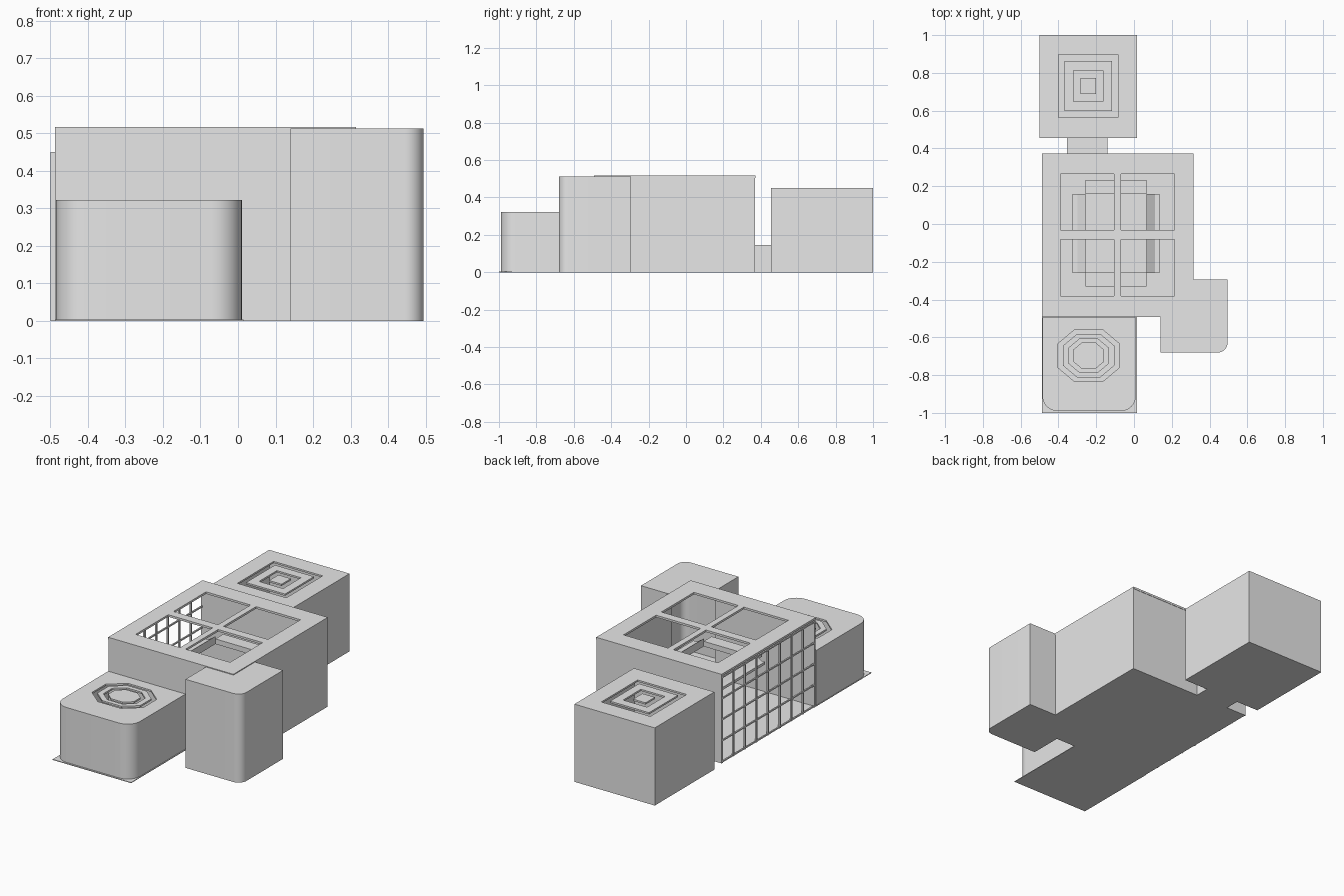
import bpy
import bmesh
from math import cos, sin, pi, radians
from mathutils import Vector

if "Cube" in bpy.data.objects:
    bpy.data.objects.remove(bpy.data.objects["Cube"], do_unlink=True)

grey = bpy.data.materials.new("plain grey")
grey.use_nodes = True
grey.diffuse_color = (0.8, 0.8, 0.8, 1)
grey.node_tree.nodes["Principled BSDF"].inputs["Base Color"].default_value = (0.8, 0.8, 0.8, 1)

T = 0.01  # wall thickness


def finish(obj):
    """Bake curves and modifiers to a welded mesh with sharp edges kept."""
    bpy.context.scene.collection.objects.link(obj)
    bpy.context.view_layer.update()
    dg = bpy.context.evaluated_depsgraph_get()
    mesh = bpy.data.meshes.new_from_object(obj.evaluated_get(dg))
    name = obj.name
    bpy.data.objects.remove(obj, do_unlink=True)
    bm = bmesh.new()
    bm.from_mesh(mesh)
    bmesh.ops.remove_doubles(bm, verts=bm.verts, dist=1e-5)
    bmesh.ops.recalc_face_normals(bm, faces=bm.faces)
    bm.to_mesh(mesh)
    bm.free()
    mesh.materials.clear()
    mesh.materials.append(grey)
    new = bpy.data.objects.new(name, mesh)
    bpy.context.scene.collection.objects.link(new)
    bpy.ops.object.select_all(action="DESELECT")
    new.select_set(True)
    bpy.context.view_layer.objects.active = new
    bpy.ops.object.shade_smooth_by_angle(angle=radians(30))
    return new


def rect(x0, x1, y0, y1):
    return [(x0, y0), (x1, y0), (x1, y1), (x0, y1)]


def centred(cx, cy, hx, hy):
    return rect(cx - hx, cx + hx, cy - hy, cy + hy)


def octagon(cx, cy, hx, hy, cut=0.45):
    pts = []
    for sx, sy in ((1, 1), (-1, 1), (-1, -1), (1, -1)):
        pair = [(cx + sx * hx, cy + sy * hy * cut), (cx + sx * hx * cut, cy + sy * hy)]
        pts += pair if sx * sy > 0 else pair[::-1]
    return pts


def arc(cx, cy, r, a0, steps=10):
    """Quarter turn, counter-clockwise from a0 degrees."""
    return [(cx + r * cos(radians(a0) + pi / 2 * i / steps),
             cy + r * sin(radians(a0) + pi / 2 * i / steps)) for i in range(steps + 1)]


def slab(name, outlines, z0, z1):
    """Flat plate; nested outlines alternate between solid and hole."""
    cu = bpy.data.curves.new(name, "CURVE")
    cu.dimensions = "2D"
    cu.fill_mode = "BOTH"
    cu.extrude = (z1 - z0) / 2
    for pts in outlines:
        sp = cu.splines.new("POLY")
        sp.points.add(len(pts) - 1)
        for p, (x, y) in zip(sp.points, pts):
            p.co = (x, y, 0, 1)
        sp.use_cyclic_u = True
    obj = bpy.data.objects.new(name + "_curve", cu)
    obj.location.z = (z0 + z1) / 2
    new = finish(obj)
    new.name = name
    new.location.z = (z0 + z1) / 2
    return new


def wall(name, path, z0, z1, closed=True):
    """Upright wall along a counter-clockwise path, thickened inward."""
    bm = bmesh.new()
    low = [bm.verts.new((x, y, z0)) for x, y in path]
    high = [bm.verts.new((x, y, z1)) for x, y in path]
    n = len(path)
    for i in range(n if closed else n - 1):
        j = (i + 1) % n
        bm.faces.new((low[i], low[j], high[j], high[i]))
    mesh = bpy.data.meshes.new(name)
    bm.to_mesh(mesh)
    bm.free()
    obj = bpy.data.objects.new(name + "_sheet", mesh)
    mod = obj.modifiers.new("thickness", "SOLIDIFY")
    mod.thickness = T
    mod.offset = -1
    mod.use_even_offset = True
    new = finish(obj)
    new.name = name
    return new


def side_beam(name, sign):
    """Beam with a flat outer ledge and a slope rising to the centre."""
    cx = -0.095
    prof = [(0.23, 0.29), (0.23, 0.305), (0.205, 0.305), (0.162, 0.335), (0.162, 0.29)]
    bm = bmesh.new()
    f = bm.faces.new([bm.verts.new((cx + sign * x, -0.26, z)) for x, z in prof])
    ext = bmesh.ops.extrude_face_region(bm, geom=[f])
    bmesh.ops.translate(bm, vec=Vector((0, 0.42, 0)),
                        verts=[v for v in ext["geom"] if isinstance(v, bmesh.types.BMVert)])
    mesh = bpy.data.meshes.new(name)
    bm.to_mesh(mesh)
    bm.free()
    new = finish(bpy.data.objects.new(name + "_raw", mesh))
    new.name = name


# Main hall, open on its right side, joined to the rounded side room
side_corner = arc(0.445, -0.63, 0.05, 270)
hall = [(-0.485, -0.49), (0.14, -0.49), (0.14, -0.68)] + side_corner + [
    (0.495, -0.295), (0.315, -0.295), (0.315, 0.37), (-0.485, 0.37)]
wall("hall_walls", hall, 0, 0.505, closed=False)
slab("hall_floor", [hall], 0, 0.006)
skylights = [rect(x, x + 0.285, y, y + 0.298)
             for x in (-0.39, -0.07) for y in (-0.38, -0.033)]
slab("hall_roof", [rect(-0.488, 0.315, -0.492, 0.372)] + skylights, 0.505, 0.517)
side_room = [(0.14, -0.68)] + side_corner + [(0.495, -0.295), (0.316, -0.295),
                                            (0.316, -0.493), (0.14, -0.493)]
slab("side_room_roof", [side_room], 0.503, 0.513)

# Window grid filling the open side
for i in range(9):
    y = -0.485 + i * 0.85 / 8
    slab(f"window_upright_{i}", [centred(-0.483, y, 0.005, 0.005)], 0, 0.505)
for i in range(5):
    z = 0.006 + i * 0.122
    slab(f"window_rail_{i}", [rect(-0.487, -0.479, -0.488, 0.368)], z - 0.004, z + 0.004)

# Raised ring under the skylights
for label, sign in (("right", -1), ("left", 1)):
    side_beam(label + "_ring_beam", sign)
for label, y in (("front", -0.33), ("back", 0.16)):
    slab(label + "_ring_beam", [rect(-0.257, 0.067, y, y + 0.073)], 0.29, 0.32)

# Passage to the back room
wall("passage_walls", rect(-0.355, -0.14, 0.365, 0.46), 0, 0.135)
slab("passage_roof", [rect(-0.355, -0.14, 0.365, 0.46)], 0.135, 0.145)
slab("passage_floor", [rect(-0.355, -0.14, 0.365, 0.46)], 0, 0.006)

# Back room with nested square skylight
back = rect(-0.5, 0.015, 0.455, 1.0)
wall("back_room_walls", back, 0, 0.44)
slab("back_room_floor", [back], 0, 0.006)
squares = [centred(-0.242, 0.73, h, h * 1.06) for h in (0.157, 0.125, 0.077, 0.04)]
slab("back_room_roof", [back] + squares, 0.44, 0.45)

# Front room with rounded corners and nested eight-sided skylight
front = arc(-0.405, -0.91, 0.08, 180) + arc(-0.07, -0.91, 0.08, 270) + [
    (0.01, -0.495), (-0.485, -0.495)]
wall("front_room_walls", front, 0, 0.312)
slab("front_room_floor", [rect(-0.488, 0.015, -1.0, -0.488)], 0, 0.004)
rings = [octagon(-0.24, -0.697, h, h * 0.84) for h in (0.164, 0.137, 0.106, 0.082)]
slab("front_room_roof", [front] + rings, 0.312, 0.322)
